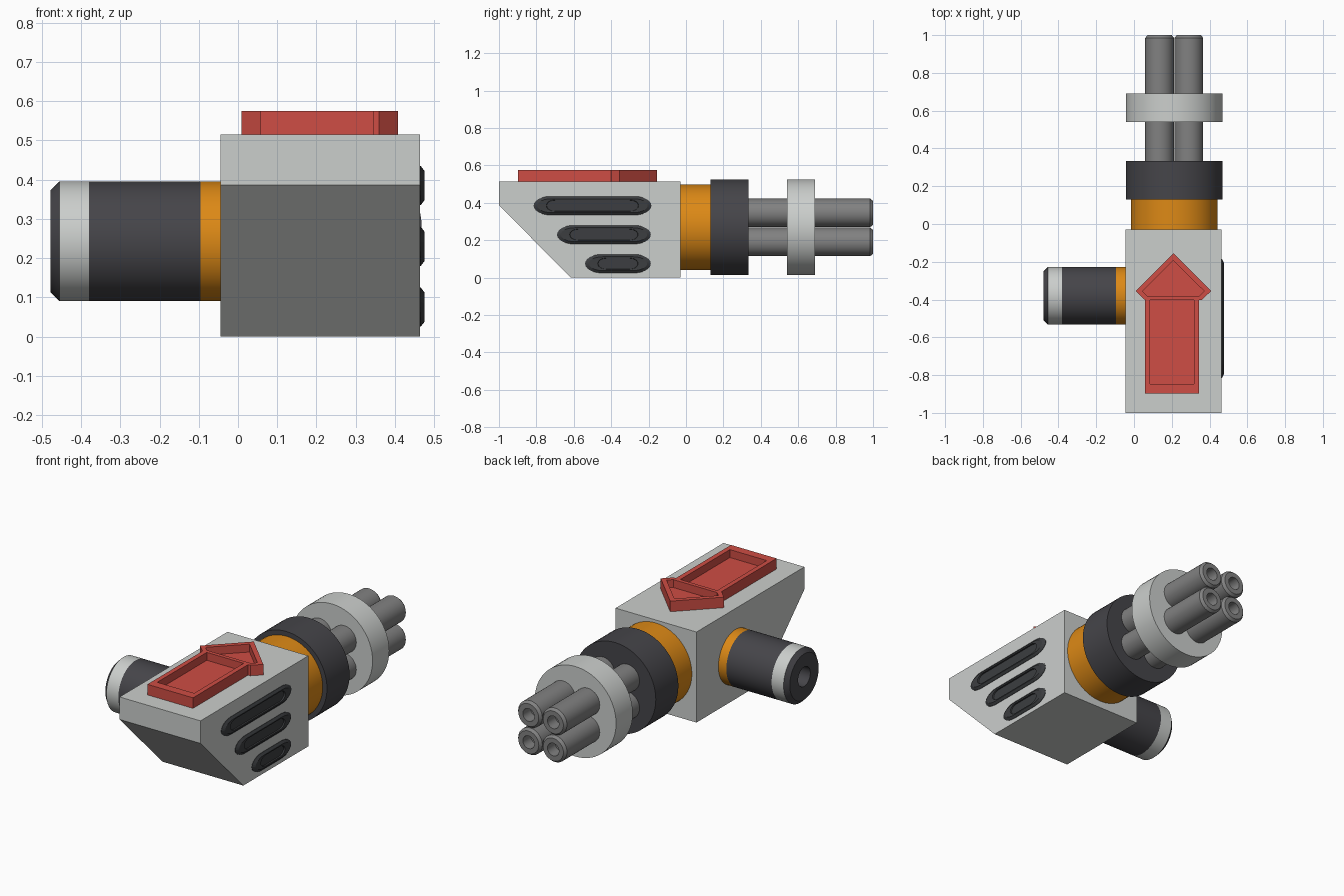
import bpy, bmesh, math

if "Cube" in bpy.data.objects:
    bpy.data.objects.remove(bpy.data.objects["Cube"])


def material(name, r, g, b):
    m = bpy.data.materials.new(name)
    m.diffuse_color = (r, g, b, 1)
    m.use_nodes = True
    m.node_tree.nodes["Principled BSDF"].inputs["Base Color"].default_value = m.diffuse_color
    return m


LIGHT = material("light_grey", 0.60, 0.62, 0.605)
DARK = material("charcoal", 0.060, 0.059, 0.067)
ORANGE = material("orange", 0.72, 0.25, 0.008)
STEEL = material("steel_grey", 0.22, 0.22, 0.22)
RED = material("red", 0.62, 0.075, 0.058)
VENT = material("vent_black", 0.045, 0.048, 0.052)


def finish(name, bm, mats, smooth=False):
    bmesh.ops.recalc_face_normals(bm, faces=bm.faces)
    me = bpy.data.meshes.new(name)
    bm.to_mesh(me)
    bm.free()
    for m in mats:
        me.materials.append(m)
    ob = bpy.data.objects.new(name, me)
    bpy.context.collection.objects.link(ob)
    if smooth:
        bpy.ops.object.select_all(action='DESELECT')
        ob.select_set(True)
        bpy.context.view_layer.objects.active = ob
        bpy.ops.object.shade_smooth_by_angle(angle=math.radians(30))
    return ob


def skin(bm, loops, mat_of=lambda i: 0):
    """Bridge equal-length point loops and cap both ends."""
    rings = [[bm.verts.new(p) for p in l] for l in loops]
    n = len(rings[0])
    for i, (a, b) in enumerate(zip(rings, rings[1:])):
        for k in range(n):
            f = bm.faces.new((a[k], a[(k + 1) % n], b[(k + 1) % n], b[k]))
            f.material_index = mat_of(i)
    bm.faces.new(rings[0]).material_index = mat_of(0)
    bm.faces.new(rings[-1]).material_index = mat_of(len(rings) - 2)


def lathe(name, profile, a, b, axis, mats, ids=None, n=64):
    """Revolve (radius, distance) pairs about the x or y axis through (a, b)."""
    loops = []
    for r, t in profile:
        ring = []
        for k in range(n):
            ang = 2 * math.pi * k / n
            u, z = a + r * math.cos(ang), b + r * math.sin(ang)
            ring.append((u, t, z) if axis == 'y' else (t, u, z))
        loops.append(ring)
    bm = bmesh.new()
    skin(bm, loops, (lambda i: ids[i]) if ids else (lambda i: 0))
    return finish(name, bm, mats, True)


# Wedge-shaped body
side = [(-1, 0.515), (-0.03, 0.515), (-0.03, 0), (-0.615, 0), (-1, 0.387)]
bm = bmesh.new()
skin(bm, [[(x, y, z) for y, z in side] for x in (-0.045, 0.464)])
finish("body", bm, [LIGHT])

# Rotary neck, collar and barrel clamp
CX, CZ = 0.213, 0.269
lathe("neck", [(0.229, -0.04), (0.229, 0.14)], CX, CZ, 'y', [ORANGE])
lathe("collar", [(0.256, 0.13), (0.256, 0.333)], CX, CZ, 'y', [DARK])
lathe("barrel_clamp", [(0.256, 0.54), (0.256, 0.69)], CX, CZ, 'y', [LIGHT])

# Four hollow barrels
for i in (-1, 1):
    for j in (-1, 1):
        lathe("barrel", [(0.076, 0.32), (0.076, 0.985), (0.064, 1.0),
                         (0.036, 1.0), (0.036, 0.93)],
              CX + i * 0.0775, CZ + j * 0.0775, 'y', [STEEL], n=40)

# Side mounting peg with orange base, light band and bored end
lathe("side_peg", [(0.153, -0.04), (0.153, -0.095), (0.153, -0.38),
                   (0.153, -0.455), (0.130, -0.478), (0.055, -0.478),
                   (0.055, -0.40)],
      -0.38, 0.243, 'x', [ORANGE, DARK, LIGHT], [0, 1, 2, 1, 1, 1])


# Raised arrow: floor plate plus a rim with two openings
def flat_shape(name, outlines, z0, z1):
    cu = bpy.data.curves.new(name, 'CURVE')
    cu.dimensions = '2D'
    cu.fill_mode = 'BOTH'
    cu.extrude = (z1 - z0) / 2
    for pts in outlines:
        sp = cu.splines.new('POLY')
        sp.points.add(len(pts) - 1)
        for p, (x, y) in zip(sp.points, pts):
            p.co = (x, y, 0, 1)
        sp.use_cyclic_u = True
    tmp = bpy.data.objects.new(name + "_curve", cu)
    bpy.context.collection.objects.link(tmp)
    dg = bpy.context.evaluated_depsgraph_get()
    me = bpy.data.meshes.new_from_object(tmp.evaluated_get(dg))
    bm = bmesh.new()
    bm.from_mesh(me)
    bpy.data.objects.remove(tmp)
    bmesh.ops.remove_doubles(bm, verts=bm.verts, dist=1e-5)
    bmesh.ops.translate(bm, verts=bm.verts, vec=(0, 0, (z0 + z1) / 2))
    for f in bm.faces:
        f.material_index = 0
        f.smooth = False
    return finish(name, bm, [RED])


arrow = [(0.058, -0.897), (0.345, -0.897), (0.345, -0.402), (0.359, -0.402),
         (0.408, -0.355), (0.208, -0.155), (0.009, -0.355), (0.058, -0.402)]
head_hole = [(0.07, -0.38), (0.346, -0.38), (0.371, -0.355),
             (0.208, -0.193), (0.045, -0.355)]
shaft_hole = [(0.085, -0.847), (0.317, -0.847), (0.317, -0.402), (0.085, -0.402)]
flat_shape("arrow_floor", [arrow], 0.513, 0.53)
flat_shape("arrow_rim", [arrow, head_hole, shaft_hole], 0.53, 0.575)


# Side vents: chamfered lozenge rims with shallow recesses
def lozenge(x, y0, y1, z, end, half, n=12):
    pts = []
    for yc, start in ((y1 - end, -90), (y0 + end, 90)):
        for k in range(n + 1):
            t = math.radians(start + 180 * k / n)
            pts.append((x, yc + end * math.cos(t), z + half * math.sin(t)))
    return pts


for y0, y1, z in ((-0.815, -0.185, 0.385), (-0.69, -0.188, 0.23),
                  (-0.54, -0.188, 0.075)):
    bm = bmesh.new()
    skin(bm, [lozenge(0.455, y0, y1, z, 0.09, 0.05),
              lozenge(0.466, y0, y1, z, 0.09, 0.05),
              lozenge(0.476, y0 + 0.02, y1 - 0.02, z, 0.075, 0.037),
              lozenge(0.475, y0 + 0.068, y1 - 0.068, z, 0.045, 0.030),
              lozenge(0.467, y0 + 0.070, y1 - 0.070, z, 0.044, 0.029)])
    finish("side_vent", bm, [VENT])
